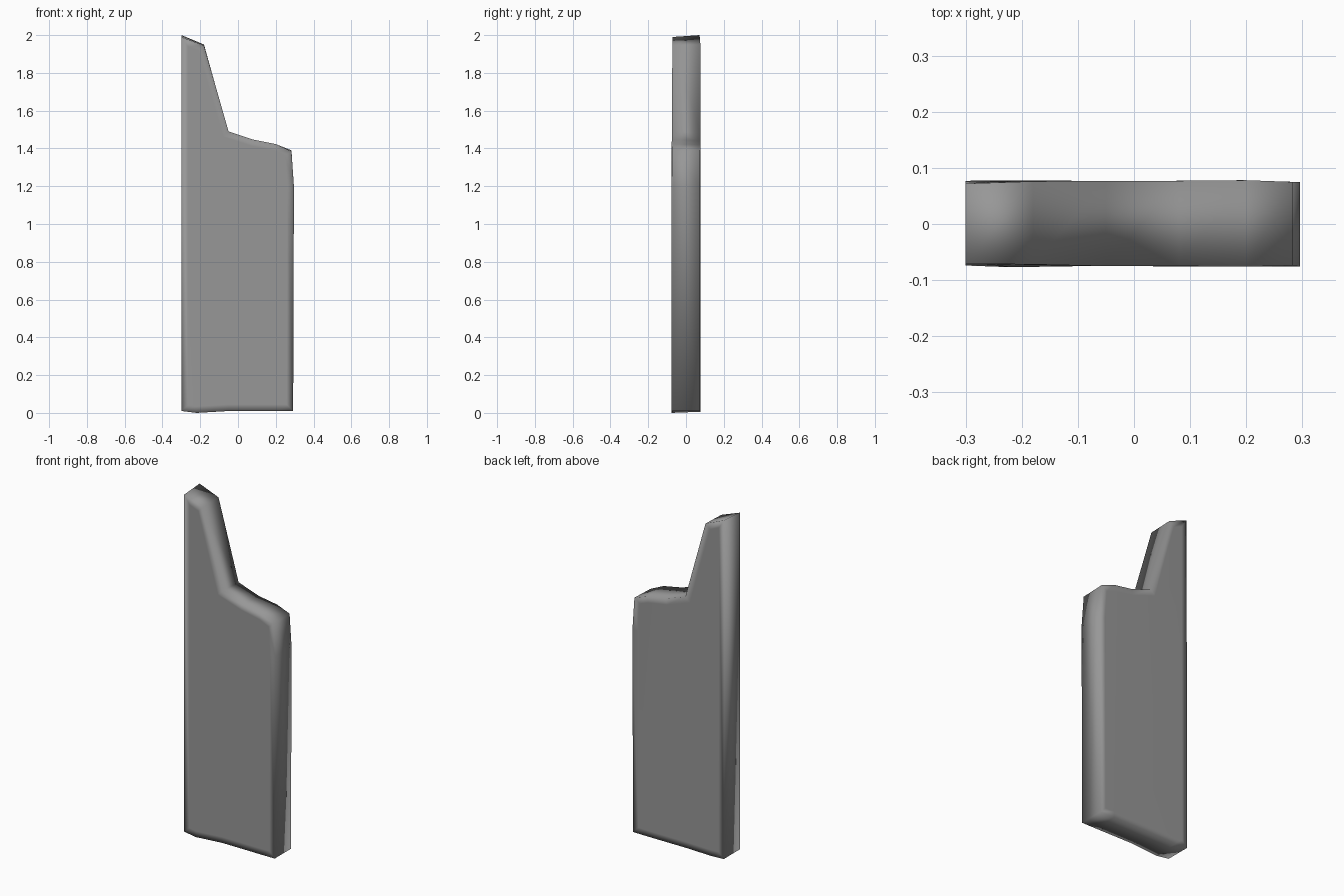
import bpy, bmesh

if "Cube" in bpy.data.objects:
    bpy.data.objects.remove(bpy.data.objects["Cube"])

# Broken slab outline: x, z on front, z on back, y front, y back
outline = [
    (-0.30, 0.010, 0.010, -0.074, 0.077),
    (-0.22, 0.000, 0.006, -0.077, 0.077),
    (-0.05, 0.010, 0.010, -0.074, 0.077),   # foot of the face crease
    (0.20, 0.010, 0.010, -0.076, 0.077),
    (0.292, 0.010, 0.010, -0.076, 0.075),
    (0.296, 1.200, 1.200, -0.076, 0.075),
    (0.283, 1.385, 1.390, -0.074, 0.075),
    (0.20, 1.423, 1.420, -0.076, 0.078),
    (0.08, 1.447, 1.440, -0.075, 0.077),
    (-0.05, 1.490, 1.485, -0.075, 0.077),   # top of the face crease
    (-0.18, 1.945, 1.950, -0.072, 0.076),
    (-0.30, 1.990, 2.000, -0.071, 0.072),
]

bm = bmesh.new()
front = [bm.verts.new((x, yf, zf)) for x, zf, zb, yf, yb in outline]
back = [bm.verts.new((x, yb, zb)) for x, zf, zb, yf, yb in outline]

# Tall left panel and short right panel on both faces
left = [0, 1, 2, 9, 10, 11]
right = [2, 3, 4, 5, 6, 7, 8, 9]
panels = []
for panel in (left, right):
    panels.append(bm.faces.new([front[i] for i in panel]))
    panels.append(bm.faces.new([back[i] for i in reversed(panel)]))

# Rim joining the two faces
n = len(outline)
for i in range(n):
    j = (i + 1) % n
    bm.faces.new([front[j], front[i], back[i], back[j]])
bmesh.ops.recalc_face_normals(bm, faces=bm.faces)

# Border loop on both faces, so the soft shading stays near the edges
bmesh.ops.inset_region(bm, faces=panels, thickness=0.035, use_even_offset=True)
for f in bm.faces:
    f.smooth = True

mesh = bpy.data.meshes.new("broken_slab")
bm.to_mesh(mesh)
bm.free()
slab = bpy.data.objects.new("broken_slab", mesh)
bpy.context.collection.objects.link(slab)

# Dark grey stone
stone = bpy.data.materials.new("dark_stone")
stone.diffuse_color = (0.31, 0.31, 0.31, 1)
stone.use_nodes = True
stone.node_tree.nodes["Principled BSDF"].inputs["Base Color"].default_value = stone.diffuse_color
mesh.materials.append(stone)
